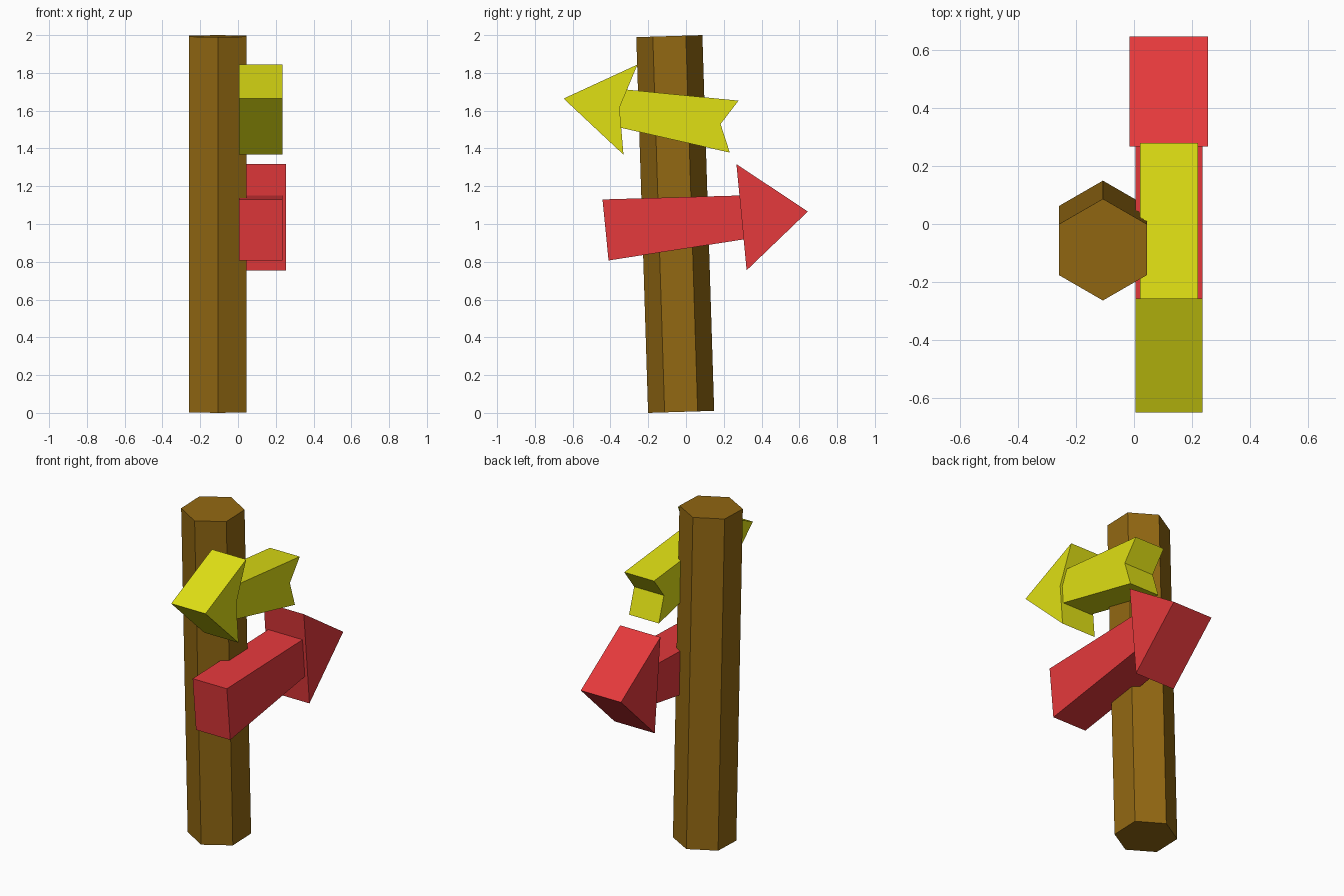
import bpy, bmesh, math

if "Cube" in bpy.data.objects:
    bpy.data.objects.remove(bpy.data.objects["Cube"])


def material(name, rgb):
    m = bpy.data.materials.new(name)
    m.diffuse_color = (*rgb, 1.0)
    m.use_nodes = True
    m.node_tree.nodes["Principled BSDF"].inputs["Base Color"].default_value = m.diffuse_color
    return m


wood = material("brown wood", (0.287, 0.138, 0.006))
yellow = material("yellow paint", (0.745, 0.745, 0.007))
red = material("red paint", (0.783, 0.041, 0.045))


def plank(name, profile, x0, x1, mat):
    """Extrude a (y, z) outline from x0 to x1."""
    bm = bmesh.new()
    face = bm.faces.new([bm.verts.new((x0, y, z)) for y, z in profile])
    ext = bmesh.ops.extrude_face_region(bm, geom=[face])
    for v in ext["geom"]:
        if isinstance(v, bmesh.types.BMVert):
            v.co.x = x1
    bmesh.ops.recalc_face_normals(bm, faces=bm.faces)
    mesh = bpy.data.meshes.new(name)
    bm.to_mesh(mesh)
    bm.free()
    mesh.materials.append(mat)
    obj = bpy.data.objects.new(name, mesh)
    bpy.context.collection.objects.link(obj)
    return obj


# Leaning hexagonal post
bpy.ops.mesh.primitive_cylinder_add(vertices=6, radius=0.175, depth=1.99,
                                    location=(-0.107, -0.057, 1.0),
                                    rotation=(math.radians(1.8), 0, 0))
post = bpy.context.object
post.name = "post"
post.data.materials.append(wood)

# Upper sign: swallow-tailed board and notched arrowhead pointing to -y
plank("upper_board", [(-0.40, 1.72), (0.278, 1.653), (0.183, 1.529),
                      (0.232, 1.378), (-0.40, 1.522)], 0.02, 0.22, yellow)
plank("upper_arrowhead", [(-0.648, 1.664), (-0.257, 1.844), (-0.352, 1.616),
                          (-0.331, 1.367)], 0.005, 0.235, yellow)

# Lower sign: tapered board and plain arrowhead pointing to +y
plank("lower_board", [(-0.442, 1.13), (0.36, 1.153), (0.36, 0.927),
                      (-0.41, 0.807)], 0.005, 0.235, red)
plank("lower_arrowhead", [(0.267, 1.317), (0.645, 1.066), (0.321, 0.755)],
      -0.015, 0.255, red)
